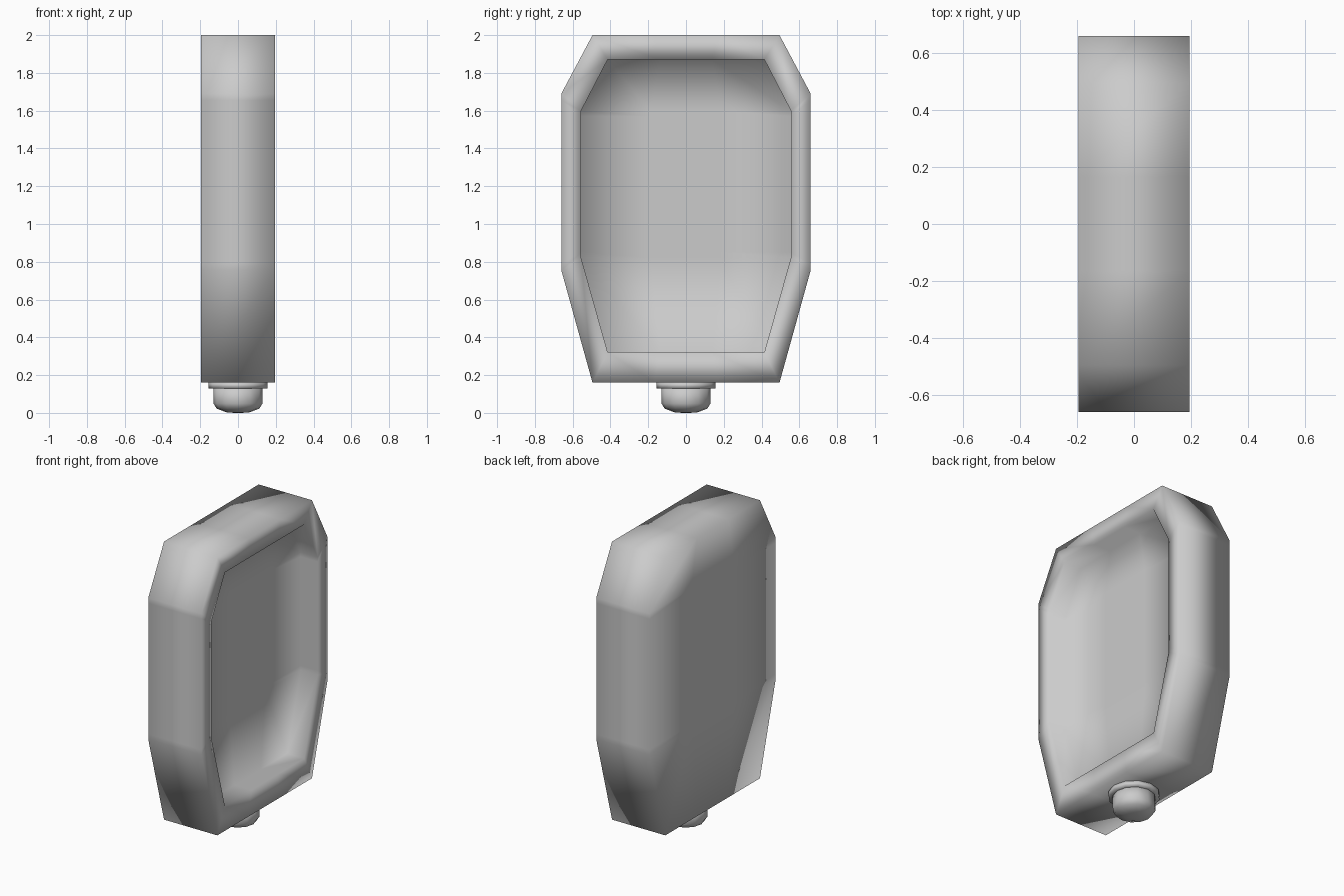
import bpy, bmesh
from math import cos, sin, pi

if "Cube" in bpy.data.objects:
    bpy.data.objects.remove(bpy.data.objects["Cube"])

# half outlines (y, z); paired points near the corners keep the straight sides flat
OUTER = [(0.495, 0.16), (0.66, 0.755), (0.66, 0.79), (0.66, 1.655), (0.66, 1.69), (0.495, 2.0)]
INNER = [(0.415, 0.322), (0.555, 0.82), (0.555, 0.85), (0.555, 1.57), (0.555, 1.6), (0.415, 1.87)]
COLS = (1, 1 / 3, -1 / 3, -1)
FLOOR_X = 0.07


def finish(bm, name):
    bmesh.ops.recalc_face_normals(bm, faces=bm.faces)
    mesh = bpy.data.meshes.new(name)
    bm.to_mesh(mesh)
    bm.free()
    mesh.shade_smooth()
    obj = bpy.data.objects.new(name, mesh)
    bpy.context.collection.objects.link(obj)
    return obj


def bridge(bm, a, b):
    n = len(a)
    for i in range(n):
        j = (i + 1) % n
        bm.faces.new((a[i], a[j], b[j], b[i]))


def grid(bm, half, x):
    return [[bm.verts.new((x, y * c, z)) for c in COLS] for y, z in half]


def border(rows):
    return (rows[0] + [r[-1] for r in rows[1:-1]] + rows[-1][::-1]
            + [r[0] for r in rows[-2:0:-1]])


def cap(bm, rows):
    for a, b in zip(rows, rows[1:]):
        for i in range(len(COLS) - 1):
            bm.faces.new((a[i], a[i + 1], b[i + 1], b[i]))


# Hollow eight-sided housing, open towards +x
bm = bmesh.new()
grids = [grid(bm, OUTER, -0.195), grid(bm, OUTER, 0.195),
         grid(bm, INNER, 0.195), grid(bm, INNER, FLOOR_X)]
loops = [border(g) for g in grids]
for a, b in zip(loops, loops[1:]):
    bridge(bm, a, b)
cap(bm, grids[0])
cap(bm, grids[-1])
# remove the unused inner columns of the open grids
bmesh.ops.delete(bm, geom=[v for v in bm.verts if not v.link_faces], context='VERTS')
finish(bm, "housing")


def lathe(name, profile, sides=12):
    bm = bmesh.new()
    rings = [[bm.verts.new((r * cos(2 * pi * i / sides), r * sin(2 * pi * i / sides), z))
              for i in range(sides)] for r, z in profile]
    for a, b in zip(rings, rings[1:]):
        bridge(bm, a, b)
    bm.faces.new(rings[0])
    bm.faces.new(rings[-1])
    return finish(bm, name)


# Collar and rounded knob underneath
lathe("collar", [(0.155, 0.16), (0.155, 0.13), (0.12, 0.13)])
lathe("knob", [(0.13, 0.14), (0.13, 0.05), (0.112, 0.022), (0.06, 0.003), (0.02, 0.0)])
